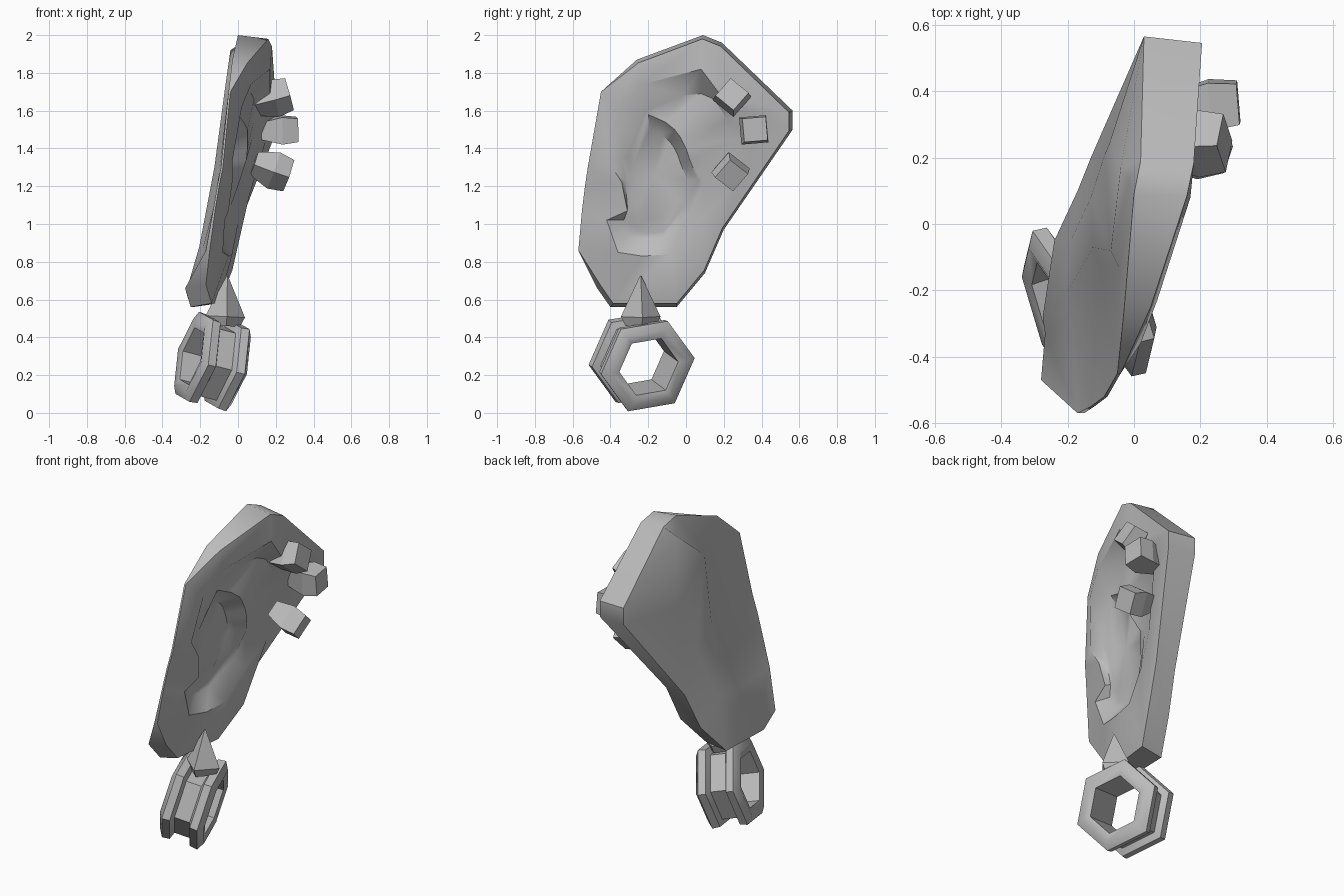
import bpy, bmesh, math
from mathutils import Vector

if "Cube" in bpy.data.objects:
    bpy.data.objects.remove(bpy.data.objects["Cube"])

grey = bpy.data.materials.new("grey")
grey.diffuse_color = (0.5, 0.5, 0.5, 1)
grey.use_nodes = True
grey.node_tree.nodes["Principled BSDF"].inputs["Base Color"].default_value = grey.diffuse_color


def finish(name, bm, angle):
    bmesh.ops.recalc_face_normals(bm, faces=bm.faces)
    me = bpy.data.meshes.new(name)
    bm.to_mesh(me)
    bm.free()
    me.materials.append(grey)
    ob = bpy.data.objects.new(name, me)
    bpy.context.collection.objects.link(ob)
    bpy.ops.object.select_all(action='DESELECT')
    ob.select_set(True)
    bpy.context.view_layer.objects.active = ob
    bpy.ops.object.shade_smooth_by_angle(angle=math.radians(angle))
    return ob


def bridge(bm, a, b):
    """Faces between two closed loops; repeated vertices give triangles."""
    n = len(a)
    for i in range(n):
        j = (i + 1) % n
        vs = list(dict.fromkeys([a[i], a[j], b[j], b[i]]))
        if len(vs) > 2:
            bm.faces.new(vs)


# Ear: outer outline as (y, z, outer x, back x)
outline = [(.09, 2, .16, 0), (-.26, 1.87, .05, -.03), (-.45, 1.7, -.04, -.05),
           (-.52, 1.3, -.08, -.09), (-.535, 1.2, -.1, -.11), (-.55, 1.08, -.12, -.13),
           (-.57, .86, -.15, -.17), (-.47, .66, -.17, -.28), (-.4, .56, -.14, -.25),
           (-.05, .56, -.1, -.24), (.1, .74, -.03, -.17), (.2, .97, 0, -.13),
           (.565, 1.5, .205, .03), (.565, 1.6, .205, .03), (.19, 1.96, .18, .02)]
# Inner edge of the rolled rim (y, z, x), with a flap at the front
rim = [(.08, 1.82, .17), (-.23, 1.74, .07), (-.36, 1.62, .02), (-.41, 1.33, -.03),
       (-.34, 1.22, -.03), (-.31, 1.07, -.05), (-.42, 1.02, -.07), (-.36, .85, -.08),
       (-.23, .83, -.05), (-.08, .84, -.03), (.06, 1, 0), (.2, 1.15, .06),
       (.35, 1.45, .15), (.28, 1.6, .17), (.17, 1.7, .17)]
# Valley behind the rim
valley = [(.08, 1.69, .07), (-.02, 1.68, .04), (-.21, 1.6, 0), (-.34, 1.35, -.06),
          (-.32, 1.22, -.07), (-.31, 1.09, -.09), (-.33, 1.02, -.1), (-.31, .94, -.12),
          (-.22, .92, -.12), (-.12, .93, -.11), (.02, 1.06, -.05), (.09, 1.22, 0),
          (.25, 1.45, .075), (.22, 1.55, .085), (.15, 1.66, .085)]
# Fold around the hollow
fold = [(-.06, 1.5, .05), (-.11, 1.54, .03), (-.2, 1.58, 0), (-.31, 1.35, -.065),
        (-.29, 1.2, -.075), (-.29, 1.1, -.09), (-.29, 1.04, -.1), (-.27, .98, -.12),
        (-.21, .95, -.12), (-.12, .96, -.12), (0, 1.1, -.05), (.065, 1.23, .01),
        (.02, 1.34, .045), (0, 1.4, .05), (-.03, 1.46, .05)]
# Back (y, z, x): ridge, foot of the step in front of it, swelling behind it
ridge = [(.17, 1.92, -.04), (-.08, 1.71, -.07), (-.07, 1.3, -.125), (-.21, .88, -.205),
         (-.28, .64, -.275)]
foot = [(.13, 1.9, -.015), (-.13, 1.7, -.045), (-.13, 1.28, -.1), (-.27, .86, -.19),
        (-.33, .63, -.268)]
swell = [(.24, 1.64, -.075), (.21, 1.5, -.088), (.08, 1.2, -.13), (-.05, .88, -.19)]

bm = bmesh.new()


def loop(points):
    return [bm.verts.new((x, y, z)) for y, z, x in points]


# The outer edge is chamfered except along the thin front side
chamfered = [(y, z, x) if 2 <= i <= 6 else (y * .965, 1.28 + (z - 1.28) * .972, x)
             for i, (y, z, x, _) in enumerate(outline)]
# Floor of the hollow, stepped down inside the fold
mid = Vector((-.17, 1.25, -.085))
floor = [(y + (mid.x - y) * .25, z + (mid.y - z) * .25, x + (mid.z - x) * .8)
         for y, z, x in fold]
back = loop([(p[0], p[1], p[3]) for p in outline])
rings = [back] + [loop(r) for r in (chamfered, rim, valley, fold, floor)]
for a, b in zip(rings, rings[1:]):
    bridge(bm, a, b)
centre = bm.verts.new((mid.z, mid.x, mid.y))
bridge(bm, rings[-1], [centre] * len(fold))

# Back surface: outline to foot or swelling, then up to the ridge
R, F, G = loop(ridge), loop(foot), loop(swell)
between = [F[k] for k in (0, 1, 1, 2, 2, 2, 3, 4, 4)] + [R[4], G[3], G[2], G[1], G[0], R[0]]
bridge(bm, back, between)
bridge(bm, between, [R[k] for k in (0, 1, 1, 2, 2, 2, 3, 4, 4, 4, 3, 2, 1, 0, 0)])
finish("ear", bm, 45)


def lathe(name, profile, sides, centre, axis, turn, angle, closed):
    """Sided solid from (distance along axis, radius); turn is measured from +y."""
    ax = Vector(axis).normalized()
    v = (Vector((0, 1, 0)) - ax * ax.y).normalized()
    w = ax.cross(v)
    bm = bmesh.new()
    rs = []
    for t, r in profile:
        rs.append([bm.verts.new(Vector(centre) + ax * t + r * (v * math.cos(a) + w * math.sin(a)))
                   for a in (math.radians(turn) + math.tau * k / sides for k in range(sides))])
    for a, b in zip(rs, rs[1:]):
        bridge(bm, a, b)
    if closed:
        bridge(bm, rs[-1], rs[0])
    else:
        bm.faces.new(rs[0])
        bm.faces.new(rs[-1])
    finish(name, bm, angle)


# Studs: tapered blocks with a bevelled shoulder
stud = [(0, .065), (.11, .102), (.195, .088)]
for i, (c, axis, turn) in enumerate([((.085, .24, 1.635), (1, .02, .28), 5),
                                     ((.12, .35, 1.495), (1, .08, .03), 50),
                                     ((.085, .23, 1.32), (1, .06, -.35), 5)]):
    lathe("stud_%d" % (i + 1), stud, 4, c, axis, turn, 20, False)

# Pointed hanger between ear and earring
lathe("hanger", [(0, .08), (.05, .105), (.265, .004)], 4, (-.07, -.24, .46), (.05, 0, 1), 5, 20, False)

# Six-sided hollow earring with two flanges and a groove
half = [(.12, .165), (.132, .215), (.105, .262), (.06, .257), (.045, .215)]
spool = [(-t, r) for t, r in half] + [(t, r) for t, r in reversed(half)]
lathe("earring", spool, 6, (-.135, -.235, .272), (.93, .32, -.24), 5, 59, True)
